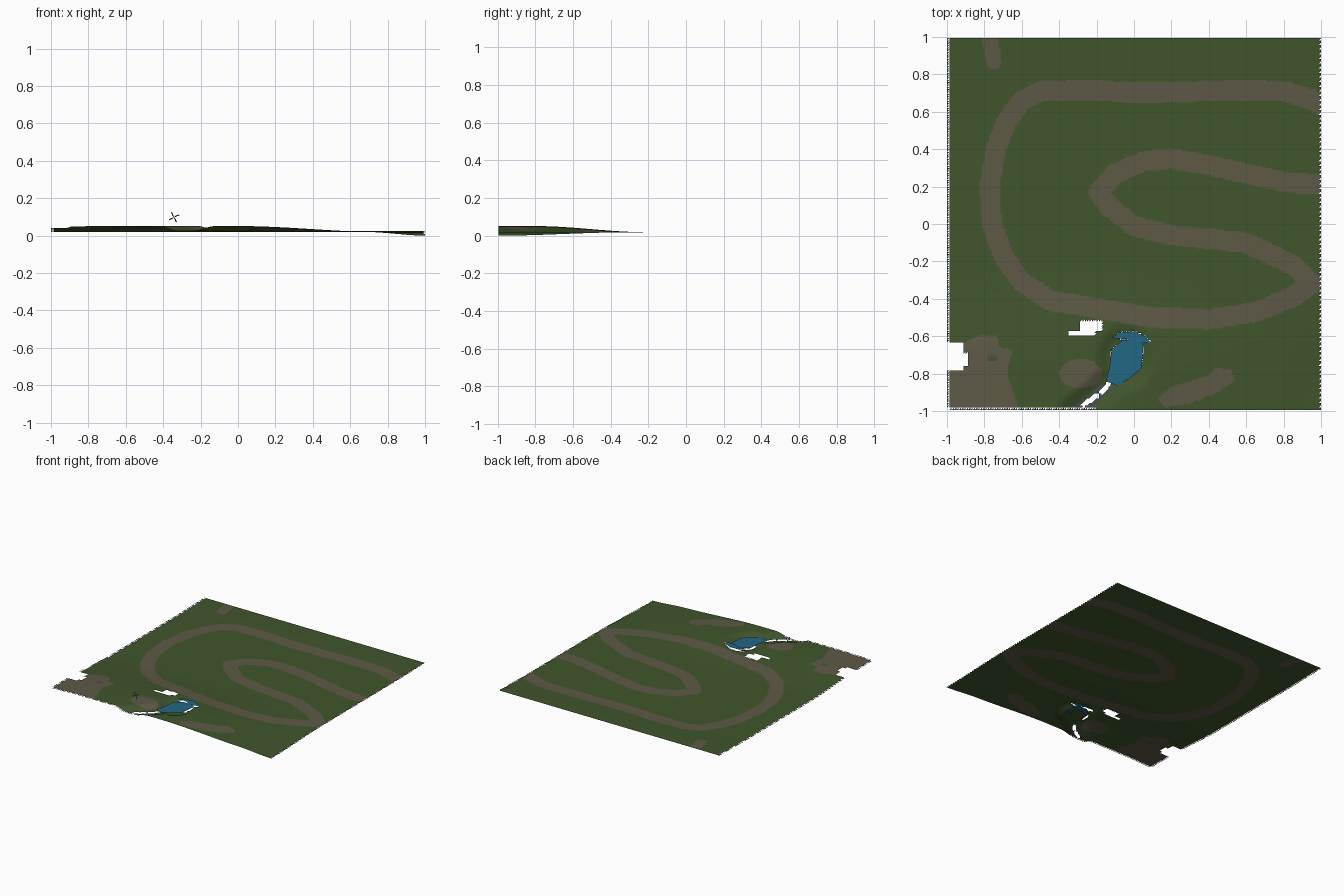
import bpy, bmesh, math
from mathutils import Vector

if "Cube" in bpy.data.objects:
    bpy.data.objects.remove(bpy.data.objects["Cube"], do_unlink=True)


def material(name, rgb):
    m = bpy.data.materials.new(name)
    m.use_nodes = True
    m.diffuse_color = (*rgb, 1)
    m.node_tree.nodes["Principled BSDF"].inputs["Base Color"].default_value = (*rgb, 1)
    return m


GRASS = material("grass green", (0.051, 0.092, 0.025))
DIRT = material("dirt brown", (0.112, 0.1, 0.062))
WATER = material("water blue", (0.016, 0.135, 0.23))
STONE = material("wet stone grey", (0.06, 0.085, 0.08))
DARK = material("dark wood", (0.03, 0.03, 0.025))


def add_object(name, bm, *materials):
    mesh = bpy.data.meshes.new(name)
    bm.to_mesh(mesh)
    bm.free()
    for m in materials:
        mesh.materials.append(m)
    ob = bpy.data.objects.new(name, mesh)
    bpy.context.collection.objects.link(ob)
    return ob


def smooth(a, b, t):
    t = min(1, max(0, (t - a) / (b - a)))
    return t * t * (3 - 2 * t)


def distance(x, y, path):
    best = 9
    for (ax, ay), (bx, by) in zip(path, path[1:]):
        dx, dy = bx - ax, by - ay
        t = min(1, max(0, ((x - ax) * dx + (y - ay) * dy) / (dx * dx + dy * dy)))
        best = min(best, math.hypot(x - ax - t * dx, y - ay - t * dy))
    return best


def inside(x, y, poly):
    hit = False
    for (ax, ay), (bx, by) in zip(poly, poly[1:] + poly[:1]):
        if (ay > y) != (by > y) and x < ax + (y - ay) * (bx - ax) / (by - ay):
            hit = not hit
    return hit


def in_box(x, y, x0, x1, y0, y1):
    return x0 < x < x1 and y0 < y < y1


# Centre lines of the winding track, its spur and the stream
TRACK = [(1.05, .61), (.94, .67), (.8, .71), (.6, .715), (.2, .705), (0, .7), (-.2, .715),
         (-.5, .71), (-.6, .66), (-.68, .55), (-.74, .4), (-.77, .2), (-.76, 0), (-.7, -.17),
         (-.6, -.31), (-.45, -.41), (-.2, -.45), (.1, -.5), (.4, -.51), (.65, -.47),
         (.85, -.39), (.95, -.32), (.85, -.22), (.6, -.1), (.2, -.06), (0, -.01),
         (-.13, .09), (-.19, .17), (-.1, .27), (.05, .335), (.2, .35), (.4, .315),
         (.6, .27), (.8, .225), (1.05, .205)]
SPUR = [(-.78, 1.05), (-.75, .87)]
STREAM = [(-.07, -.77), (-.14, -.86), (-.2, -.92), (-.32, -1.02)]
# Outlines of the worn patches and the pond
YARD = [(-1.1, -1.1), (-.6, -1.1), (-.62, -.97), (-.68, -.8), (-.65, -.67), (-.72, -.66),
        (-.73, -.6), (-.82, -.59), (-.9, -.63), (-1.1, -.64)]
MEADOW = [(.13, -.93), (.16, -.98), (.3, -.96), (.45, -.9), (.54, -.84), (.52, -.78),
          (.44, -.77), (.4, -.81), (.3, -.84), (.2, -.87)]
POND = [(-.15, -.84), (-.09, -.865), (-.03, -.83), (.04, -.77), (.05, -.65), (.03, -.62),
        (-.06, -.62), (-.12, -.67), (-.13, -.76)]
INLET = [(-.12, -.61), (-.08, -.58), (0, -.575), (.06, -.6), (.09, -.635), (0, -.635),
         (-.04, -.615)]
POND_RIM = POND + POND[:1]
WATER_LEVEL = 0.037


def height(x, y):
    ridge = smooth(-.2, -.8, y) * (1 - smooth(.0, .8, x))
    z = 0.018 + 0.033 * ridge - 0.006 * smooth(-.75, -1, x) * ridge
    z += 0.006 * smooth(.6, 1, y)
    z -= 0.018 * smooth(.7, 1, x) * smooth(-.3, -1, y)
    # hollow of the pond and valley of the stream
    if in_box(x, y, -.5, .25, -1.1, -.45):
        hollow = 1 - smooth(.08, .17, math.hypot(x + .045, (y + .72) * .85))
        valley = 1 - smooth(.02, .11, distance(x, y, STREAM))
        z = z + (0.021 - z) * max(hollow, valley * .9)
    return z


def is_gap(x, y):
    if in_box(x, y, -.29, -.17, -.575, -.515) or in_box(x, y, -.35, -.205, -.6, -.57):
        return True
    if in_box(x, y, -2, -.91, -.785, -.63) or in_box(x, y, -2, -.885, -.755, -.69):
        return True
    if distance(x, y, [(-.13, -.85), (-.175, -.9)]) < .013:
        return True
    if distance(x, y, [(-.2, -.92), (-.27, -.965)]) < .013:
        return True
    # open rim under the upper part of the pond
    return y > -.74 and (inside(x, y, INLET) or
                         inside(x, y, POND) and distance(x, y, POND_RIM) < .025)


def ground_colour(x, y):
    if distance(x, y, STREAM) < .03 and y < -.86:
        return 2
    if distance(x, y, TRACK) < .054 or distance(x, y, SPUR) < .042:
        return 1
    if inside(x, y, YARD) and not in_box(x, y, -.78, -.73, -.73, -.7):
        return 1
    if inside(x, y, MEADOW):
        return 1
    if math.hypot((x + .285) / .115, (y + .8) / .078) < 1:
        return 1
    return 0


# Ground sheet: a triangle grid with sawtooth borders and open gaps
N = 160
STEP = 2 / N
bm = bmesh.new()
grid = []
for j in range(N + 1):
    row = []
    for i in range(N + 1):
        x, y = -1 + i * STEP, (-1 + j * STEP) * .994
        row.append(bm.verts.new((x, y, height(x, y))))
    grid.append(row)
for j in range(N):
    for i in range(N):
        a, b = grid[j][i], grid[j][i + 1]
        c, d = grid[j + 1][i + 1], grid[j + 1][i]
        for upper, corners in enumerate(((a, b, c), (a, c, d))):
            if (i == 0 and not upper) or (j == 0 and upper and i < N * .4):
                continue
            if i == N - 1 and not upper and j % 2:
                continue
            mid = sum((v.co for v in corners), Vector()) / 3
            if not is_gap(mid.x, mid.y):
                bm.faces.new(corners).material_index = ground_colour(mid.x, mid.y)
for f in bm.faces:
    f.smooth = True
bmesh.ops.delete(bm, geom=[v for v in bm.verts if not v.link_faces], context='VERTS')
add_object("ground", bm, GRASS, DIRT, STONE)

# Water surfaces
for name, outline, z in (("pond_water", POND, WATER_LEVEL), ("pond_inlet", INLET, WATER_LEVEL + .008)):
    bm = bmesh.new()
    bm.faces.new([bm.verts.new((x, y, z)) for x, y in outline])
    bmesh.ops.recalc_face_normals(bm, faces=bm.faces)
    for f in bm.faces:
        if f.normal.z < 0:
            f.normal_flip()
    add_object(name, bm, WATER)

# Four thin mill sails turning above the bank
bm = bmesh.new()
for k in range(4):
    angle = math.radians(22 + 90 * k)
    out = Vector((math.cos(angle), 0, math.sin(angle)))
    side = Vector((-out.z, 0, out.x))
    hub = Vector((-.342, -.835, .098))
    points = [hub - side * .001, hub + out * .03 - side * .001,
              hub + out * .03 + side * .005, hub + out * .012 + side * .005, hub + side * .001]
    bm.faces.new([bm.verts.new(p) for p in points])
add_object("mill_sails", bm, DARK)
